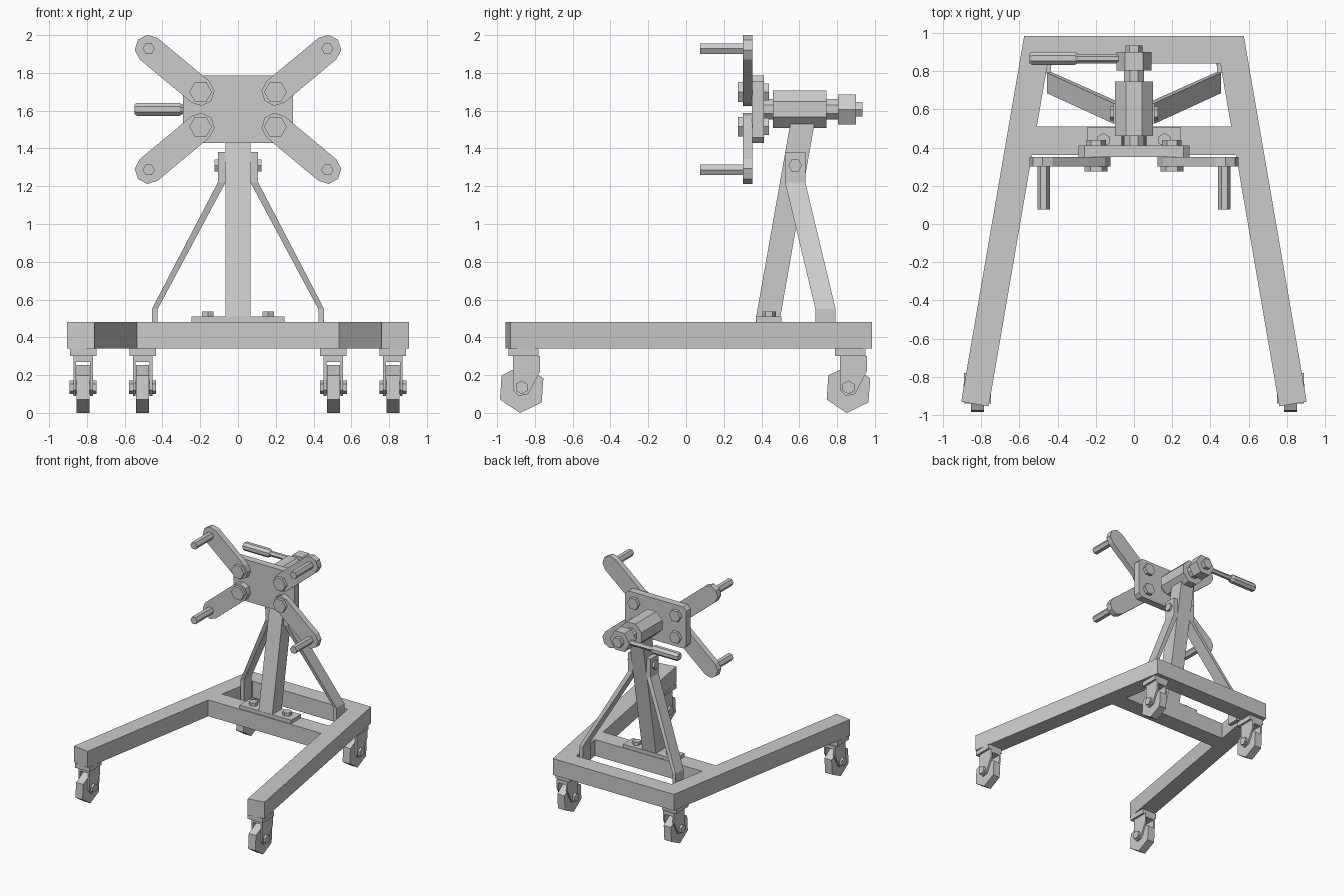
import bpy
import bmesh
from math import cos, sin, pi, radians, atan2, hypot

cube = bpy.data.objects.get("Cube")
if cube:
    bpy.data.objects.remove(cube, do_unlink=True)

steel = bpy.data.materials.new("grey steel")
steel.use_nodes = True
GREY = (0.6, 0.6, 0.6, 1)
steel.diffuse_color = GREY
steel.node_tree.nodes["Principled BSDF"].inputs["Base Color"].default_value = GREY


def loft(name, rings):
    """Closed solid through a list of equal-length point rings."""
    bm = bmesh.new()
    loops = [[bm.verts.new(p) for p in ring] for ring in rings]
    n = len(loops[0])
    for a, b in zip(loops, loops[1:]):
        for i in range(n):
            j = (i + 1) % n
            bm.faces.new((a[i], a[j], b[j], b[i]))
    bm.faces.new(loops[0])
    bm.faces.new(loops[-1])
    bmesh.ops.recalc_face_normals(bm, faces=bm.faces)
    mesh = bpy.data.meshes.new(name)
    bm.to_mesh(mesh)
    bm.free()
    mesh.materials.append(steel)
    obj = bpy.data.objects.new(name, mesh)
    bpy.context.collection.objects.link(obj)
    return obj


def prism(name, axis, profile, start, end):
    """Extrude a flat profile along an axis."""
    place = {"X": lambda p, t: (t, p[0], p[1]),
             "Y": lambda p, t: (p[0], t, p[1]),
             "Z": lambda p, t: (p[0], p[1], t)}[axis]
    return loft(name, [[place(p, t) for p in profile] for t in (start, end)])


def ngon(u, v, r, sides=6, turn=0):
    return [(u + r * cos(turn + 2 * pi * i / sides),
             v + r * sin(turn + 2 * pi * i / sides)) for i in range(sides)]


def rect(u0, u1, v0, v1):
    return [(u0, v0), (u1, v0), (u1, v1), (u0, v1)]


def capsule(p, q, r, steps=4):
    """Bar outline with faceted round ends."""
    a = atan2(q[1] - p[1], q[0] - p[0])
    pts = []
    for c, base in ((q, a - pi / 2), (p, a + pi / 2)):
        for i in range(steps + 1):
            t = base + pi * i / steps
            pts.append((c[0] + r * cos(t), c[1] + r * sin(t)))
    return pts


SIDES = (("left", 1), ("right", -1))
LOW, HIGH = 0.34, 0.48      # frame bottom and top
HUB = 1.607                 # height of the rotating head


# Splayed frame: inner and outer leg edges as functions of depth
def outer(y):
    return 0.575 + 0.172 * (0.985 - y)


def inner(y):
    return outer(y) - 0.148


for side, s in SIDES:
    leg = [(outer(0.985), 0.985), (outer(-0.93), -0.93),
           (inner(-0.955), -0.955), (inner(0.985), 0.985)]
    prism(side + "_frame_leg", "Z", [(s * x, y) for x, y in leg], LOW, HIGH)
for name, y0, y1 in (("rear_bar", 0.84, 0.985), ("cross_bar", 0.36, 0.51)):
    prism(name, "Z", [(-inner(y0), y0), (inner(y0), y0),
                      (inner(y1), y1), (-inner(y1), y1)], LOW, HIGH)


# Casters: mount, forked yoke, axle bolt and six-sided wheel
def caster(name, x, y):
    prism(name + "_mount", "Z", rect(x - 0.07, x + 0.07, y - 0.07, y + 0.09), 0.30, LOW)
    cheek = [(y - 0.045, 0.30), (y - 0.045, 0.12), (y - 0.015, 0.09),
             (y + 0.035, 0.10), (y + 0.098, 0.22), (y + 0.098, 0.30)]
    for side, s in SIDES:
        prism(name + "_fork_" + side, "X", cheek, x + s * 0.037, x + s * 0.052)
    prism(name + "_fork_bridge", "Z",
          rect(x - 0.037, x + 0.037, y - 0.045, y + 0.098), 0.27, 0.30)
    prism(name + "_axle", "X", ngon(y, 0.135, 0.036, 6, pi / 6), x - 0.072, x + 0.072)
    prism(name + "_wheel", "X", ngon(y, 0.127, 0.128, 6, radians(86)),
          x - 0.034, x + 0.034)


for side, s in SIDES:
    caster("front_caster_" + side, s * 0.82, -0.87)
    caster("rear_caster_" + side, s * 0.505, 0.86)

# Leaning post on a bolted foot plate
prism("post_foot_plate", "Z", rect(-0.245, 0.245, 0.37, 0.505), HIGH, 0.51)
prism("post", "X", [(0.372, 0.51), (0.50, 0.51), (0.68, 1.53), (0.552, 1.53)],
      -0.065, 0.065)
for side, s in SIDES:
    prism("foot_bolt_" + side, "Z", ngon(s * 0.16, 0.44, 0.036, 6, pi / 6), HIGH, 0.537)

    # Bent strap brace from the post down to the frame
    path = [(0.066, 0.107, 0.525, 1.38), (0.066, 0.107, 0.525, 1.22),
            (0.425, 0.456, 0.685, 0.55), (0.425, 0.456, 0.685, 0.36)]
    loft(side + "_brace",
         [[(s * a, y, z), (s * b, y, z), (s * b, y + 0.107, z), (s * a, y + 0.107, z)]
          for a, b, y, z in path])
    prism(side + "_brace_bolt", "X", ngon(0.578, 1.31, 0.036), s * 0.10, s * 0.125)

# Octagonal sleeve, shaft, collar and end stub
prism("sleeve", "Y", ngon(0, HUB, 0.107, 8, pi / 8), 0.46, 0.745)
prism("shaft", "Y", ngon(0, HUB, 0.058, 8, pi / 8), 0.40, 0.82)
prism("collar", "Y", ngon(0, HUB, 0.092), 0.805, 0.90)
prism("shaft_end", "Y", ngon(0, HUB, 0.045), 0.90, 0.935)

# Turning handle
prism("handle_rod", "X", ngon(0.867, HUB, 0.022), -0.30, -0.05)
loft("handle_grip",
     [[(x, u, v) for u, v in ngon(0.867, HUB, r, 8, pi / 8)]
      for x, r in ((-0.547, 0.028), (-0.535, 0.037), (-0.31, 0.037), (-0.29, 0.025))])

# Mounting plate with clipped corners
w, h, c = 0.29, 0.178, 0.03
corners = [(w, h - c), (w - c, h), (c - w, h), (-w, h - c),
           (-w, c - h), (c - w, -h), (w - c, -h), (w, c - h)]
prism("mounting_plate", "Y", [(x, HUB + z) for x, z in corners], 0.35, 0.412)

# Four radiating arms with bolts, nuts and forward pins
for side, s in SIDES:
    for level, k in (("upper", 1), ("lower", -1)):
        root = (s * 0.198, HUB + k * 0.092)
        tip = (s * 0.473, HUB + k * 0.321)
        tag = level + "_" + side
        prism(tag + "_arm", "Y", capsule(root, tip, 0.074), 0.302, 0.352)
        prism(tag + "_bolt", "Y", ngon(*root, 0.06), 0.275, 0.302)
        prism(tag + "_nut", "Y", ngon(*root, 0.052), 0.412, 0.44)
        prism(tag + "_pin", "Y", ngon(*tip, 0.032), 0.075, 0.302)
